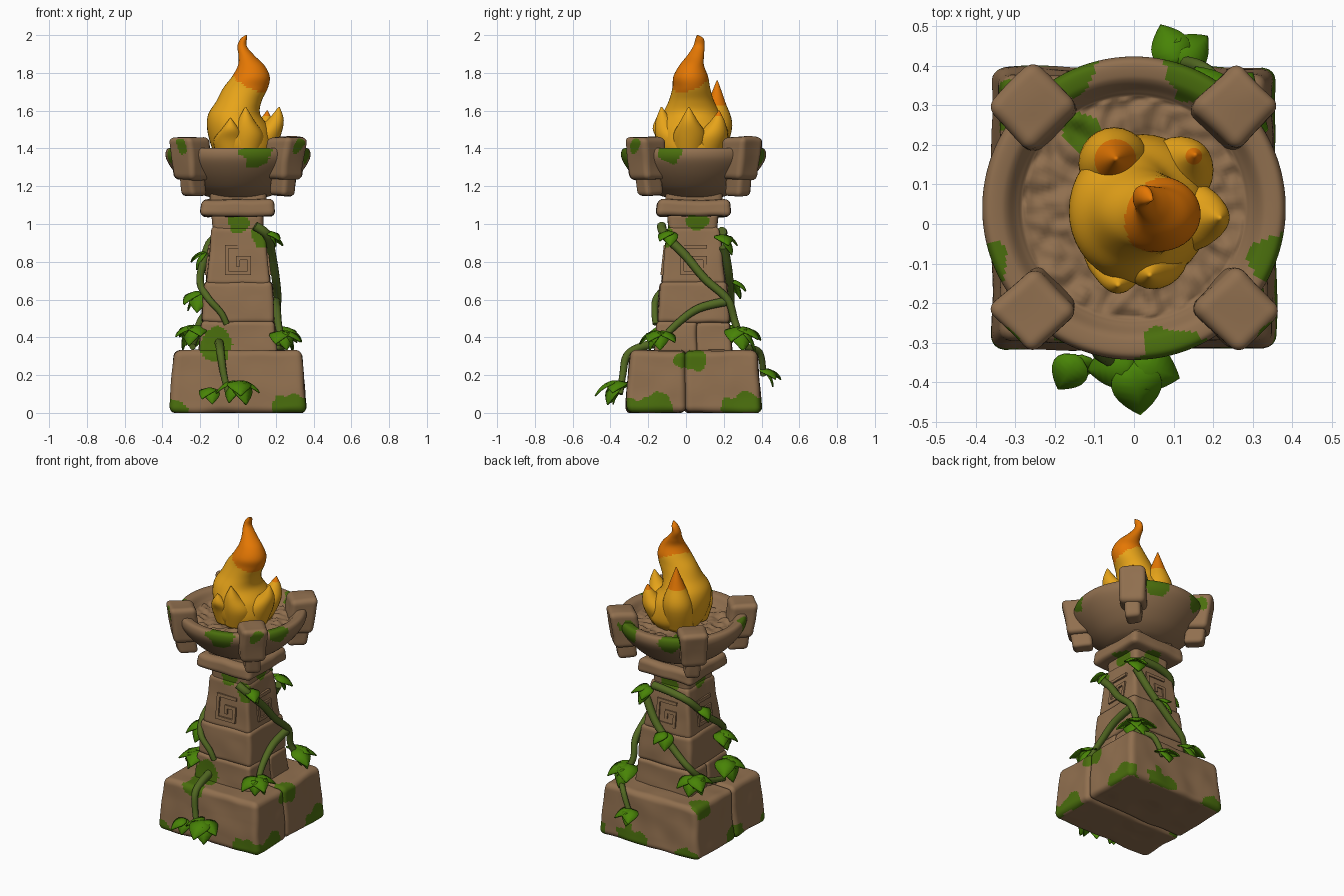
import bpy, bmesh, math, random
from mathutils import Vector, Matrix, noise

if "Cube" in bpy.data.objects:
    bpy.data.objects.remove(bpy.data.objects["Cube"])

random.seed(4)
CY = 0.04  # the column axis sits slightly behind the origin


def material(name, r, g, b):
    m = bpy.data.materials.new(name)
    m.diffuse_color = (r, g, b, 1)
    m.use_nodes = True
    m.node_tree.nodes["Principled BSDF"].inputs["Base Color"].default_value = m.diffuse_color
    return m


STONE = material("brown_stone", .28, .16, .078)
MOSS = material("moss_green", .068, .155, .004)
LEAF = material("leaf_green", .065, .23, .002)
VINE = material("vine_green", .085, .14, .016)
YELLOW = material("flame_yellow", .82, .38, .01)
ORANGE = material("flame_orange", .78, .185, .001)

# moss patches: x, y, z, radius
MOSS_SPOTS = [
    (.27, -.34, .0, .10), (-.35, -.33, .0, .08), (-.12, -.29, .33, .075), (.37, -.17, .0, .10), (.37, -.27, .0, .08),
    (.37, .3, .0, .11), (.34, .02, .29, .075), (-.37, .02, .0, .10), (-.32, .3, .33, .08),
    (.12, .42, .0, .11), (-.28, .42, .0, .08), (-.12, -.17, .37, .085), (.13, -.12, .93, .06),
    (0, -.1, 1.01, .055), (.14, .06, 1.01, .06), (0, .18, 1.01, .06), (-.14, .04, 1.01, .055),
    (.1, -.34, 1.38, .085), (-.37, -.1, 1.38, .06), (.37, -.09, 1.38, .07), (-.16, .40, 1.38, .075),
    (.15, .40, 1.37, .08), (-.13, .23, 1.35, .05), (-.33, -.3, 1.42, .055), (.35, -.3, 1.4, .055)]


def is_mossy(p):
    return p.z > .003 and any((p - Vector(s[:3])).length < s[3] * (1 + .4 * noise.noise(p * 17))
                              for s in MOSS_SPOTS)


def finish(bm, name, mats, rule=None, smooth=True):
    bmesh.ops.recalc_face_normals(bm, faces=bm.faces[:])
    for f in bm.faces:
        f.smooth = smooth
        if rule and rule(f.calc_center_median()):
            f.material_index = 1
    me = bpy.data.meshes.new(name)
    bm.to_mesh(me)
    bm.free()
    for m in mats:
        me.materials.append(m)
    ob = bpy.data.objects.new(name, me)
    bpy.context.collection.objects.link(ob)
    return ob


def stone(name, lo, hi, taper=1.0, r=.03, cuts=22, rot=0.0):
    """Rounded, worn block given in column coordinates, tapering about the column axis."""
    lo, hi = Vector(lo), Vector(hi)
    h, mid = (hi - lo) / 2, (hi + lo) / 2
    turn = Matrix.Rotation(rot, 3, 'Z')
    bm = bmesh.new()
    bmesh.ops.create_cube(bm, size=2)
    bmesh.ops.subdivide_edges(bm, edges=bm.edges[:], cuts=cuts, use_grid_fill=True)
    for v in bm.verts:
        p = Vector([a * b for a, b in zip(v.co, h)])
        q = Vector([max(-b + r, min(b - r, a)) for a, b in zip(p, h)])
        if (p - q).length > 1e-6:
            p = q + (p - q).normalized() * r
        s = 1 + (taper - 1) * (p.z / h.z + 1) / 2
        p += mid
        p = turn @ Vector((p.x * s, p.y * s, p.z)) + Vector((0, CY, 0))
        p += noise.noise_vector(p * 7) * .008
        p.z = max(p.z, 0)
        v.co = p
    return finish(bm, name, [STONE, MOSS], is_mossy)


def smooth_rows(rows, steps):
    """Catmull-Rom interpolation through rows of numbers."""
    out = []
    for i in range(len(rows) - 1):
        a, b, c, d = (rows[max(0, min(len(rows) - 1, i + k))] for k in (-1, 0, 1, 2))
        for j in range(steps):
            t = j / steps
            out.append([.5 * (2*q + (r-p)*t + (2*p-5*q+4*r-s)*t*t + (3*q-p-3*r+s)*t**3)
                        for p, q, r, s in zip(a, b, c, d)])
    return out + [list(rows[-1])]


def loft(name, rows, mats, rule, seg=40, steps=6, rough=None):
    """Skin of elliptical rings: z, centre x, centre y, radius x, radius y."""
    bm = bmesh.new()
    rings = []
    for z, cx, cy, rx, ry in smooth_rows(rows, steps):
        ring = []
        for k in range(seg):
            a = 2 * math.pi * k / seg
            p = Vector((cx + rx * math.cos(a), cy + ry * math.sin(a), z))
            if rough:
                p.z += rough(p)
            ring.append(bm.verts.new(p))
        rings.append(ring)
    for a, b in zip(rings, rings[1:]):
        for k in range(seg):
            n = (k + 1) % seg
            bm.faces.new((a[k], a[n], b[n], b[k]))
    bm.faces.new(rings[0])
    bm.faces.new(rings[-1])
    return finish(bm, name, mats, rule)


# base: two blocks with a seam across the sides
stone("base_front", (-.363, -.36, 0), (.363, -.043, .33), .93, .035, 44)
stone("base_back", (-.36, -.05, 0), (.36, .36, .33), .93, .035, 44)

# shaft courses, neck and collar
stone("shaft_lower_front", (-.207, -.207, .31), (.207, .02, .485), .95, .022, 28)
stone("shaft_lower_back", (-.203, .015, .31), (.203, .205, .48), .95, .022)
stone("shaft_middle", (-.195, -.192, .475), (.195, .192, .695), .93, .024)
stone("shaft_upper", (-.172, -.172, .68), (.172, .172, .985), .80, .022, 30)
stone("neck", (-.13, -.13, .95), (.13, .13, 1.06), 1.05, .03)
stone("collar", (-.2, -.2, 1.04), (.2, .2, 1.13), .95, .03, 22)
stone("collar_top", (-.15, -.15, 1.10), (.15, .15, 1.18), 1, .03)

# carved square spirals on the four upper shaft faces
bm = bmesh.new()
for side in range(4):
    turn = Matrix.Rotation(side * math.pi / 2, 3, 'Z')
    for u0, z0, u1, z1 in [(-.07, .87, .07, .89), (-.07, .73, -.05, .89), (-.07, .73, .07, .75),
                           (.05, .73, .07, .83), (-.01, .81, .07, .83), (-.01, .775, .01, .83)]:
        for v in bmesh.ops.create_cube(bm, size=1)["verts"]:
            u = u1 if v.co.x > 0 else u0
            z = z1 if v.co.z > 0 else z0
            d = .181 - .113 * (z - .68) - (.03 if v.co.y > 0 else 0)
            v.co = turn @ Vector((u, -d, z)) + Vector((0, CY, 0))
finish(bm, "spiral_carving", [STONE], smooth=False)

# fire bowl with rubble floor
profile = [(.14, 1.14), (.19, 1.155), (.25, 1.19), (.31, 1.245), (.355, 1.30), (.38, 1.345), (.383, 1.38),
           (.37, 1.4), (.34, 1.4), (.32, 1.39), (.295, 1.36), (.27, 1.345), (.18, 1.34), (.09, 1.34), (.01, 1.34)]
loft("fire_bowl", [(z, 0, CY, r, r) for r, z in profile], [STONE, MOSS], is_mossy, 160, 7,
     lambda p: .02 * noise.noise(p * 28) if math.hypot(p.x, p.y - CY) < .28 and p.z > 1.3 else 0)

# corner blocks gripping the bowl
for i in range(4):
    a = math.pi / 4 + i * math.pi / 2
    stone("corner_block", (.26, -.076, 1.235), (.415, .076, 1.46), 1.09, .028, 22, a)
    stone("corner_foot", (.27, -.045, 1.15), (.385, .045, 1.27), 1.05, .022, 10, a)

# flame body and tongues
FLAME = [YELLOW, ORANGE]
loft("flame_body", [
    (1.34, .03, .04, .13, .15), (1.40, .028, .04, .165, .185), (1.5, .005, .035, .168, .185),
    (1.58, -.02, .03, .138, .155), (1.65, .005, .028, .12, .12), (1.72, .04, .028, .118, .1),
    (1.78, .068, .025, .1, .092), (1.84, .07, .03, .07, .065), (1.89, .046, .05, .043, .045),
    (1.94, .022, .068, .025, .03), (1.98, .03, .072, .017, .022), (2.0, .045, .062, .004, .004)],
    FLAME, lambda p: p.z > 1.77 - .5 * (p.x - .03) + .35 * (p.y - .03))


def tongue(name, x, y, tip, width, tx, ty, orange_from):
    h = tip - 1.36
    loft(name, [(1.35, x * .75, y * .75, width * .9, width * .9), (1.36 + h * .4, x, y, width, width),
                (1.36 + h * .72, (x + 3 * tx) / 4, (y + 3 * ty) / 4, width * .5, width * .5),
                (tip, tx, ty, .003, .003)], FLAME, lambda p: p.z > orange_from, 24)


tongue("flame_tongue_right", .135, .02, 1.62, .09, .218, .015, 3)
tongue("flame_tongue_front", .05, -.075, 1.62, .088, .04, -.13, 3)
tongue("flame_tongue_left_front", -.04, -.06, 1.56, .09, -.04, -.155, 3)
tongue("flame_tongue_back", -.05, .155, 1.76, .09, -.045, .165, 1.63)
tongue("flame_tongue_back_right", .11, .13, 1.6, .09, .155, .175, 1.565)


# vines
def vine(name, pts, radius=.023):
    cu = bpy.data.curves.new(name, 'CURVE')
    cu.dimensions = '3D'
    cu.bevel_depth, cu.bevel_resolution, cu.use_fill_caps = radius, 3, True
    sp = cu.splines.new('POLY')
    pts = smooth_rows(pts, 6)
    sp.points.add(len(pts) - 1)
    for i, (q, p) in enumerate(zip(sp.points, pts)):
        q.co = (*p, 1)
        q.radius = 1.1 - .4 * i / len(pts)
    sp.use_smooth = True
    cu.materials.append(VINE)
    bpy.context.collection.objects.link(bpy.data.objects.new(name, cu))


vine("vine_right", [(.09, -.13, .99), (.155, -.11, .94), (.18, 0, .83), (.2, .1, .71), (.21, .22, .6),
                    (.2, .26, .48), (.24, .31, .36), (.18, .39, .32), (.12, .41, .2)])
vine("vine_right_branch", [(.2, .21, .59), (.205, .06, .55), (.215, -.06, .46), (.24, -.15, .36)])
vine("vine_left", [(.1, .19, .96), (-.03, .195, .95), (-.14, .17, .91), (-.185, .06, .79),
                   (-.2, -.07, .69), (-.16, -.155, .61), (-.09, -.165, .53), (-.06, -.16, .47)])
vine("vine_back", [(.15, .2, .88), (.06, .225, .74), (-.08, .235, .6), (-.19, .225, .5), (-.225, .12, .4), (-.24, -.05, .35)])
vine("vine_front", [(-.1, -.15, .37), (-.095, -.25, .345), (-.09, -.315, .3), (-.075, -.335, .2), (-.05, -.35, .1)])


# leaves: arched, centre-folded blades fanned out in clusters
def add_leaf(bm, base, azimuth, length, pitch, droop):
    out = Vector((math.cos(azimuth), math.sin(azimuth), 0))
    side = Vector((-out.y, out.x, 0))
    p, n, rows = Vector(base), 8, []
    for i in range(n + 1):
        t = i / n
        a = pitch - droop * t
        w = length * .40 * math.sin(math.pi * min(1, .06 + .94 * t ** .75)) + .001
        up = Vector((0, 0, 1)) * math.cos(a) - out * math.sin(a)
        rows.append([bm.verts.new(p + side * w * s + up * (w * .2 * (1 - abs(s)) - k * .007))
                     for k, s in ((0, -1), (0, 0), (0, 1), (1, 1), (1, 0), (1, -1))])
        p = p + (out * math.cos(a) + Vector((0, 0, math.sin(a)))) * length / n
    for a, b in zip(rows, rows[1:]):
        for k in range(6):
            m = (k + 1) % 6
            bm.faces.new((a[k], a[m], b[m], b[k]))
    bm.faces.new(rows[0])
    bm.faces.new(rows[-1])


# x, y, z, outward direction in degrees, leaf count, length
for x, y, z, deg, count, size in [
        (0, -.35, .165, -90, 5, .15), (-.14, -.335, .13, -110, 2, .11), (.235, -.14, .43, -35, 5, .13),
        (.22, .28, .45, 50, 5, .15), (.11, .405, .23, 80, 3, .12), (.14, .18, .94, 65, 3, .12),
        (-.2, -.06, .64, 195, 4, .125), (-.225, -.09, .46, 200, 5, .14), (-.21, .22, .46, 140, 5, .14),
        (-.17, .09, .85, 180, 2, .11), (.15, -.08, .96, -20, 2, .10), (-.02, .23, .70, 90, 2, .12)]:
    bm = bmesh.new()
    for i in range(count):
        fan = (i - (count - 1) / 2) * 38
        add_leaf(bm, (x, y, z), math.radians(deg + fan + random.uniform(-8, 8)), size * random.uniform(.9, 1.1),
                 -.1 - .55 * (i % 2), random.uniform(.7, 1.0))
    finish(bm, "leaf_cluster", [LEAF])
